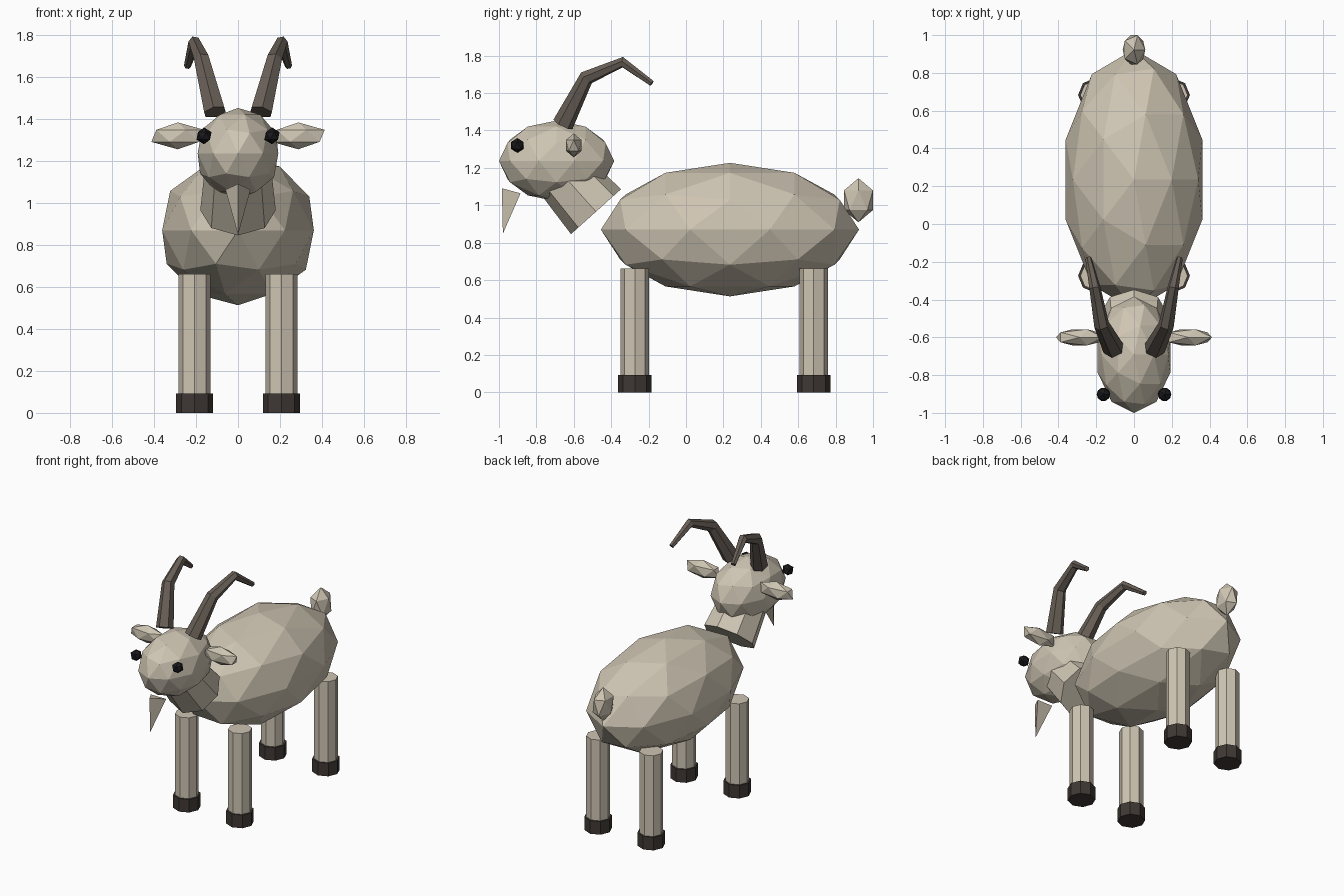
import bpy
from mathutils import Vector

if "Cube" in bpy.data.objects:
    bpy.data.objects.remove(bpy.data.objects["Cube"])


def material(name, rgb):
    m = bpy.data.materials.new(name)
    m.diffuse_color = (*rgb, 1)
    m.use_nodes = True
    m.node_tree.nodes["Principled BSDF"].inputs["Base Color"].default_value = m.diffuse_color
    return m


FUR = material("fur", (0.62, 0.56, 0.45))
HORN = material("horn", (0.14, 0.115, 0.095))
HOOF = material("hoof", (0.05, 0.04, 0.035))
EYE = material("eye", (0.01, 0.01, 0.012))


def finish(name, mat):
    ob = bpy.context.object
    ob.name = name
    ob.data.materials.append(mat)
    return ob


def blob(name, loc, scale, mat, subdiv=1):
    bpy.ops.mesh.primitive_ico_sphere_add(subdivisions=subdiv, radius=1, location=loc)
    bpy.context.object.scale = scale
    return finish(name, mat)


def taper(name, start, end, r1, r2, sides, mat):
    # Cone or cylinder running from start to end, tilted only about x
    a, b = Vector(start), Vector(end)
    axis = b - a
    bpy.ops.mesh.primitive_cone_add(vertices=sides, radius1=r1, radius2=r2,
                                    depth=axis.length, location=(a + b) / 2)
    ang = Vector((axis.y, axis.z)).angle_signed(Vector((0, 1)))
    bpy.context.object.rotation_euler.x = -ang if (axis.y < 0) == (-ang > 0) else ang
    return finish(name, mat)


# Body, head, tail
blob("body", (0, 0.235, 0.87), (0.38, 0.69, 0.357), FUR, 2)
blob("head", (0, -0.692, 1.237), (0.202, 0.308, 0.216), FUR, 2)
blob("tail", (0, 0.922, 1.027), (0.067, 0.091, 0.118), FUR)

# Neck and beard
taper("neck", (0, -0.481, 0.966), (0, -0.722, 1.234), 0.18, 0.15, 8, FUR)
taper("beard", (0, -0.918, 1.073), (0, -0.979, 0.848), 0.069, 0, 3, FUR)

for side, s in (("right", 1), ("left", -1)):
    # Ears and eyes
    blob(f"{side}_ear", (s * 0.287, -0.6, 1.32), (0.141, 0.05, 0.064), FUR)
    blob(f"{side}_eye", (s * 0.162, -0.902, 1.32), (0.04, 0.04, 0.04), EYE)

    # Swept-back horn
    cu = bpy.data.curves.new(f"{side}_horn", "CURVE")
    cu.dimensions = "3D"
    cu.bevel_depth = 1
    cu.bevel_resolution = 1
    cu.use_fill_caps = True
    sp = cu.splines.new("POLY")
    path = [(0.11, -0.658, 1.433, 0.057), (0.172, -0.532, 1.682, 0.041),
            (0.207, -0.338, 1.765, 0.03), (0.241, -0.182, 1.652, 0.017)]
    sp.points.add(len(path) - 1)
    for p, (x, y, z, r) in zip(sp.points, path):
        p.co = (s * x, y, z, 1)
        p.radius = r
    sp.use_smooth = False
    ob = bpy.data.objects.new(f"{side}_horn", cu)
    bpy.context.collection.objects.link(ob)
    cu.materials.append(HORN)

    # Legs and hooves
    for end, y in (("front", -0.274), ("back", 0.683)):
        x = s * 0.207
        taper(f"{end}_{side}_leg", (x, y, 0.05), (x, y, 0.661), 0.077, 0.077, 8, FUR)
        taper(f"{end}_{side}_hoof", (x, y, 0), (x, y, 0.092), 0.089, 0.089, 8, HOOF)
